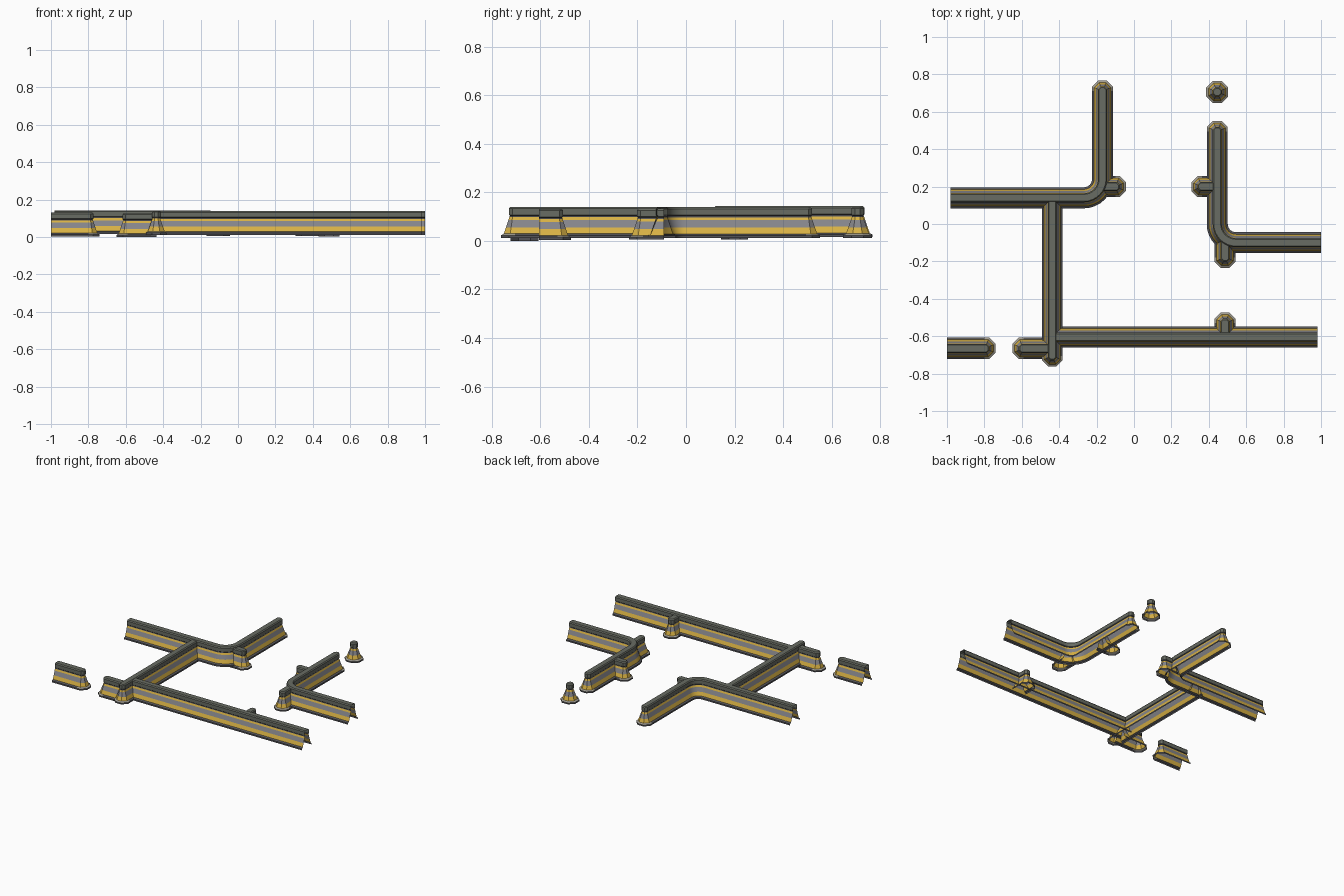
import bpy, bmesh, math
from mathutils import Vector

if "Cube" in bpy.data.objects:
    bpy.data.objects.remove(bpy.data.objects["Cube"])


def material(name, rgb):
    m = bpy.data.materials.new(name)
    m.diffuse_color = (*rgb, 1)
    m.use_nodes = True
    m.node_tree.nodes["Principled BSDF"].inputs["Base Color"].default_value = m.diffuse_color
    return m


MATS = [material("dark_base", (0.09, 0.09, 0.10)),
        material("yellow_band", (0.70, 0.45, 0.06)),
        material("steel_band", (0.24, 0.24, 0.26)),
        material("cap_grey", (0.14, 0.15, 0.125)),
        material("pale_rim", (0.36, 0.34, 0.29))]

# Half cross-section: (half width, height, material of the strip above)
PROFILE = [(0.056, 0.0, 0), (0.056, 0.011, 0), (0.045, 0.018, 1),
           (0.036, 0.044, 2), (0.026, 0.074, 1), (0.022, 0.086, 0),
           (0.020, 0.091, 0), (0.024, 0.095, 3), (0.024, 0.121, 3),
           (0.018, 0.128, 3), (0.0, 0.128, 3)]


def cap_rays(centre, forward, left, sign=1):
    """Half octagon of outline rays, running from left to right."""
    rays = []
    for a in (67.5, 22.5, -22.5, -67.5):
        t = math.radians(a)
        d = (forward * math.cos(t) + left * math.sin(t)) / math.cos(math.pi / 8)
        rays.append((centre, d, True))
    return rays


def wall(name, path, start_cap=False, end_cap=False, z=0.015, width=1.0):
    pts = [Vector(p) for p in path]
    dirs = [(b - a).normalized() for a, b in zip(pts, pts[1:])]
    side = []
    for i, p in enumerate(pts):
        a, b = dirs[max(i - 1, 0)], dirs[min(i, len(dirs) - 1)]
        t = (a + b).normalized()
        side.append((p, Vector((-t.y, t.x)) / max(t.dot(a), 0.3)))
    # Outline rays go along the left side, round the end, and back
    left = [(p, n, False) for p, n in side]
    right = [(p, -n, False) for p, n in reversed(side)]
    head = cap_rays(pts[-1], dirs[-1], left[-1][1]) if end_cap else []
    tail = cap_rays(pts[0], -dirs[0], -left[0][1]) if start_cap else []
    chains = [left, right]
    if end_cap:
        chains = [left + head + right]
    if start_cap:
        chains = ([left + head + right + tail + left[:1]] if end_cap
                  else [right + tail + left])
    build(name, chains, z, width)


def build(name, chains, z, width=1.0):
    bm = bmesh.new()
    for chain in chains:
        cols = [[bm.verts.new((*(c + d * u * width), h + z))
                 for u, h, _ in PROFILE] for c, d, _ in chain]
        for i in range(len(cols) - 1):
            for k in range(len(PROFILE) - 1):
                f = bm.faces.new((cols[i][k], cols[i][k + 1],
                                  cols[i + 1][k + 1], cols[i + 1][k]))
                rim = k == 1 and (chain[i][2] or chain[i + 1][2])
                f.material_index = 4 if rim else PROFILE[k][2]
    bmesh.ops.remove_doubles(bm, verts=bm.verts, dist=0.0004)
    me = bpy.data.meshes.new(name)
    bm.to_mesh(me)
    bm.free()
    for m in MATS:
        me.materials.append(m)
    ob = bpy.data.objects.new(name, me)
    bpy.context.collection.objects.link(ob)
    bpy.ops.object.select_all(action='DESELECT')
    ob.select_set(True)
    bpy.context.view_layer.objects.active = ob
    bpy.ops.object.shade_smooth_by_angle(angle=math.radians(18))


def arc(cx, cy, r, a0, a1, n=8):
    return [(cx + r * math.cos(math.radians(a0 + (a1 - a0) * i / n)),
             cy + r * math.sin(math.radians(a0 + (a1 - a0) * i / n)))
            for i in range(n + 1)]


# Long walls
wall("north_west_wall",
     [(-0.98, 0.14)] + arc(-0.268, 0.24, 0.1, -90, 0) + [(-0.168, 0.711)],
     end_cap=True)
wall("west_wall", [(-0.437, 0.12), (-0.437, -0.705)], end_cap=True, z=0.012)
wall("south_wall", [(-0.437, -0.605), (0.98, -0.605)], z=0.011)
wall("east_wall",
     [(0.445, 0.495)] + arc(0.545, 0.0, 0.1, 180, 270) + [(1.0, -0.1)],
     start_cap=True, z=0.011)

# Short stubs beside door openings
wall("north_door_stub_west", [(-0.168, 0.2), (-0.1, 0.2)], end_cap=True, z=0.005)
wall("north_door_stub_east", [(0.445, 0.2), (0.363, 0.2)], end_cap=True, z=0.005)
wall("east_door_stub_north", [(0.487, -0.09), (0.487, -0.178)], end_cap=True, z=0.005)
wall("east_door_stub_south", [(0.487, -0.605), (0.487, -0.53)], end_cap=True, z=0.004)
wall("south_west_stub", [(-0.437, -0.665), (-0.592, -0.665)],
     end_cap=True, z=0.0, width=1.03)
wall("far_west_wall", [(-1.0, -0.665), (-0.798, -0.665)],
     end_cap=True, z=0.003, width=1.03)

# Free-standing octagonal post
c = Vector((0.445, 0.706))
rays = [(c, Vector((math.cos(t), math.sin(t))) / math.cos(math.pi / 8), True)
        for t in (-math.pi / 8 - i * math.pi / 4 for i in range(9))]
build("corner_post", [rays], 0.012, 1.05)
